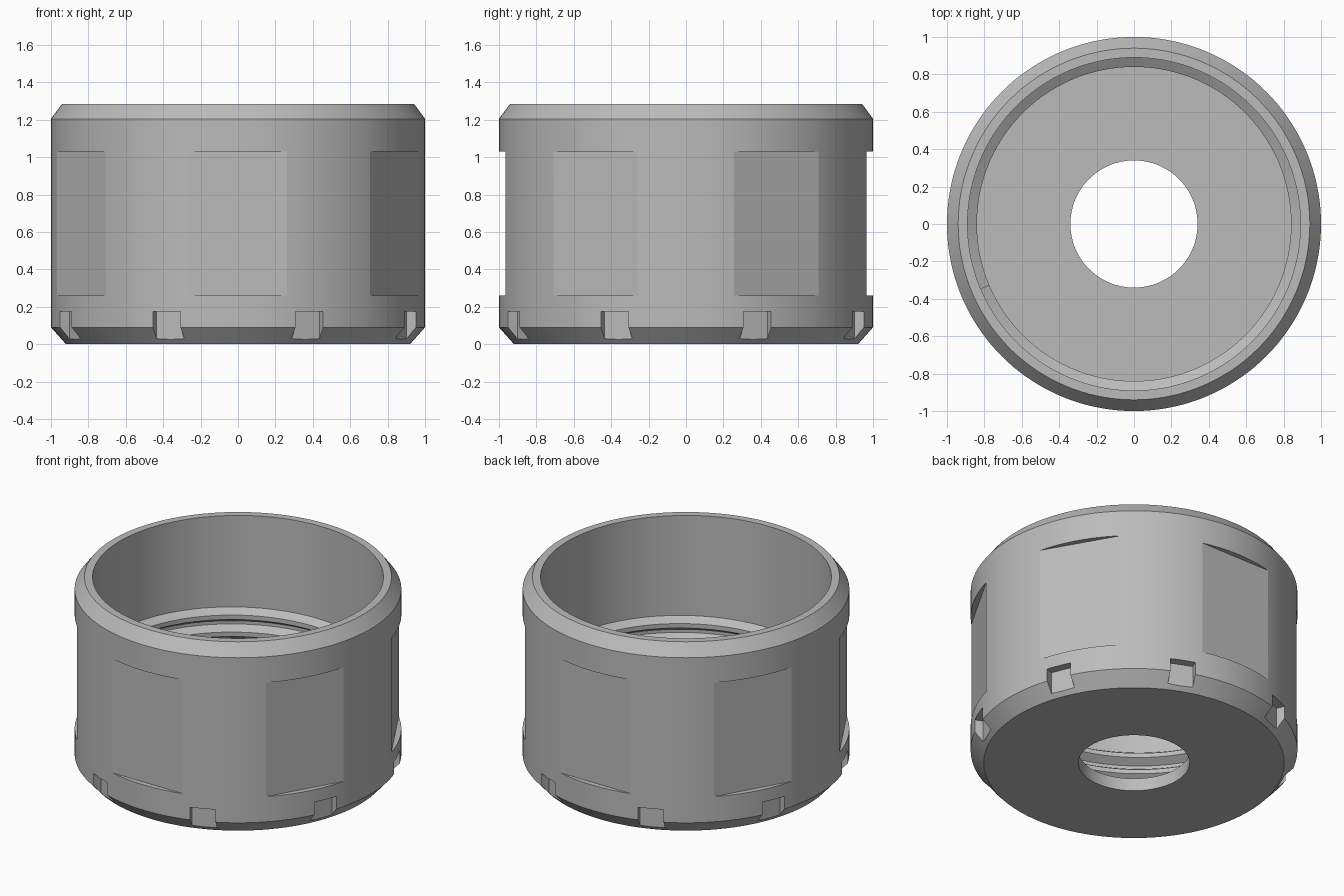
import bpy, bmesh
from math import cos, sin, pi, radians
from mathutils import Matrix

old = bpy.data.objects.get("Cube")
if old:
    bpy.data.objects.remove(old)

steel = bpy.data.materials.new("grey steel")
steel.use_nodes = True
colour = (0.5, 0.5, 0.5, 1)
steel.diffuse_color = colour
steel.node_tree.nodes["Principled BSDF"].inputs["Base Color"].default_value = colour


def finish(bm, name):
    bmesh.ops.recalc_face_normals(bm, faces=bm.faces)
    mesh = bpy.data.meshes.new(name)
    bm.to_mesh(mesh)
    bm.free()
    mesh.materials.append(steel)
    ob = bpy.data.objects.new(name, mesh)
    bpy.context.collection.objects.link(ob)
    return ob


def sweep(name, section, steps, per_turn, start=0, pitch=0, closed=True):
    """Carry a closed (radius, z) section round the axis, rising by pitch each turn."""
    bm = bmesh.new()
    rings = []
    for i in range(steps):
        a = start + 2 * pi * i / per_turn
        rise = pitch * i / per_turn
        rings.append([bm.verts.new((r * cos(a), r * sin(a), z + rise)) for r, z in section])
    n = len(section)
    for i in range(steps if closed else steps - 1):
        p, q = rings[i], rings[(i + 1) % steps]
        for j in range(n):
            k = (j + 1) % n
            bm.faces.new((p[j], p[k], q[k], q[j]))
    if not closed:
        bm.faces.new(rings[0])
        bm.faces.new(rings[-1])
    return finish(bm, name)


def ring_cutter(name, count, first, inner, half_width, z0, z1):
    """Boxes set round the axis, each with its inner face at the given distance."""
    bm = bmesh.new()
    depth = 0.3
    for i in range(count):
        place = (Matrix.Rotation(first + 2 * pi * i / count, 4, 'Z')
                 @ Matrix.Translation((inner + depth / 2, 0, (z0 + z1) / 2))
                 @ Matrix.Diagonal((depth, 2 * half_width, z1 - z0, 1)))
        bmesh.ops.create_cube(bm, size=1, matrix=place)
    ob = finish(bm, name)
    ob.hide_render = True
    return ob


# Cup-shaped body: floor with bore, straight wall, chamfered rims
SEGMENTS = 144
body = sweep("nut_body", [(0.34, 0), (0.92, 0), (1, 0.09), (1, 1.205), (0.94, 1.285),
                          (0.89, 1.285), (0.89, 0.085), (0.34, 0.085)], SEGMENTS, SEGMENTS)

# Six wrench flats and eight spanner notches
cutters = [ring_cutter("flat_cutter", 6, radians(30), 0.965, 0.4, 0.26, 1.03),
           ring_cutter("notch_cutter", 8, radians(22.5), 0.943, 0.08, -0.1, 0.175)]
for cutter in cutters:
    mod = body.modifiers.new(cutter.name, 'BOOLEAN')
    mod.operation = 'DIFFERENCE'
    mod.solver = 'EXACT'
    mod.object = cutter
bpy.context.view_layer.update()
cut_mesh = bpy.data.meshes.new_from_object(
    body.evaluated_get(bpy.context.evaluated_depsgraph_get()))
body.modifiers.clear()
body.data = cut_mesh
for cutter in cutters:
    bpy.data.objects.remove(cutter)

# Internal helical thread ridge, ending near the middle of the wall
pitch, turns, top, end_angle = 0.115, 3.5, 0.645, radians(203)
base = top - pitch * turns
thread = sweep("inner_thread", [(0.895, base - 0.05), (0.84, base - 0.015),
                                (0.84, base + 0.015), (0.895, base + 0.05)],
               int(SEGMENTS * turns) + 1, SEGMENTS, end_angle - 2 * pi * turns, pitch, False)

# Smooth round surfaces, crisp edges
for ob in (body, thread):
    bpy.ops.object.select_all(action='DESELECT')
    ob.select_set(True)
    bpy.context.view_layer.objects.active = ob
    bpy.ops.object.shade_smooth_by_angle(angle=radians(14))
